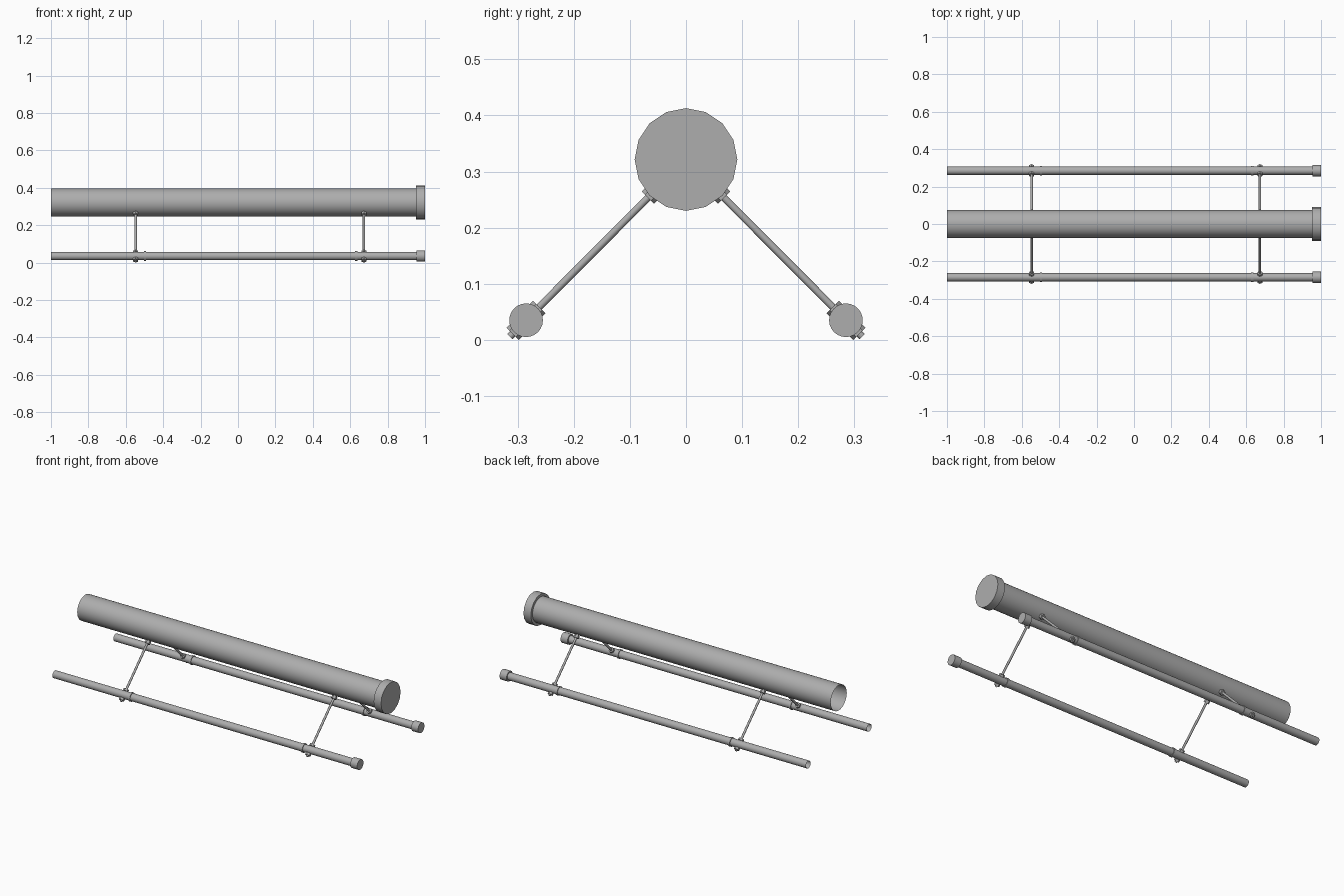
import bpy, bmesh, math
from mathutils import Vector

if "Cube" in bpy.data.objects:
    bpy.data.objects.remove(bpy.data.objects["Cube"])

MAIN = Vector((0, 0, 0.3215))
SIDE_Y, SIDE_Z = 0.285, 0.035

# dark grey metal
metal = bpy.data.materials.new("dark_grey")
metal.diffuse_color = (0.42, 0.42, 0.42, 1)
metal.use_nodes = True
metal.node_tree.nodes["Principled BSDF"].inputs["Base Color"].default_value = metal.diffuse_color


def cylinder(name, a, b, radius, sides=16, capped=True, smooth=True):
    """Cylinder running from point a to point b."""
    a, b = Vector(a), Vector(b)
    bm = bmesh.new()
    bmesh.ops.create_cone(bm, cap_ends=capped, segments=sides, radius1=radius,
                          radius2=radius, depth=(b - a).length)
    mesh = bpy.data.meshes.new(name)
    bm.to_mesh(mesh)
    bm.free()
    mesh.materials.append(metal)
    obj = bpy.data.objects.new(name, mesh)
    bpy.context.collection.objects.link(obj)
    obj.location = (a + b) / 2
    obj.rotation_mode = 'QUATERNION'
    obj.rotation_quaternion = (b - a).to_track_quat('Z', 'Y')
    if smooth:
        bpy.ops.object.select_all(action='DESELECT')
        obj.select_set(True)
        bpy.context.view_layer.objects.active = obj
        bpy.ops.object.shade_smooth_by_angle(angle=math.radians(40))
    return obj


def pipe(name, y, z, radius, cap_radius, cap_x, sides):
    # open tube with an end cap on the +x side
    cylinder(name + "_tube", (-1, y, z), (0.99, y, z), radius, 32, capped=False)
    cylinder(name + "_cap", (cap_x, y, z), (1, y, z), cap_radius, sides)


pipe("main", 0, MAIN.z, 0.075, 0.0915, 0.952, 16)

for side, label in ((-1, "front"), (1, "back")):
    y = side * SIDE_Y
    pipe(label + "_rail", y, SIDE_Z, 0.022, 0.030, 0.955, 24)

    for x, collar_x, place in ((-0.547, -0.497, "left"), (0.673, 0.632, "right")):
        tag = f"{label}_{place}"
        top = Vector((x, 0, MAIN.z))
        foot = Vector((x, y, SIDE_Z))
        way = (foot - top).normalized()

        # threaded strut passing through the rail
        cylinder(tag + "_strut", top + way * 0.068, foot + way * 0.041, 0.0065, 12)
        # nuts against the main tube and on both faces of the rail
        for nut, base, lo, hi in (("upper_nut", top, 0.079, 0.096),
                                  ("inner_nut", foot, -0.033, -0.021),
                                  ("outer_nut", foot, 0.021, 0.034)):
            cylinder(f"{tag}_{nut}", base + way * lo, base + way * hi,
                     0.0155, 6, smooth=False)
        # collar around the rail beside the strut
        cylinder(tag + "_collar", (collar_x - 0.006, y, SIDE_Z),
                 (collar_x + 0.006, y, SIDE_Z), 0.026, 24)
